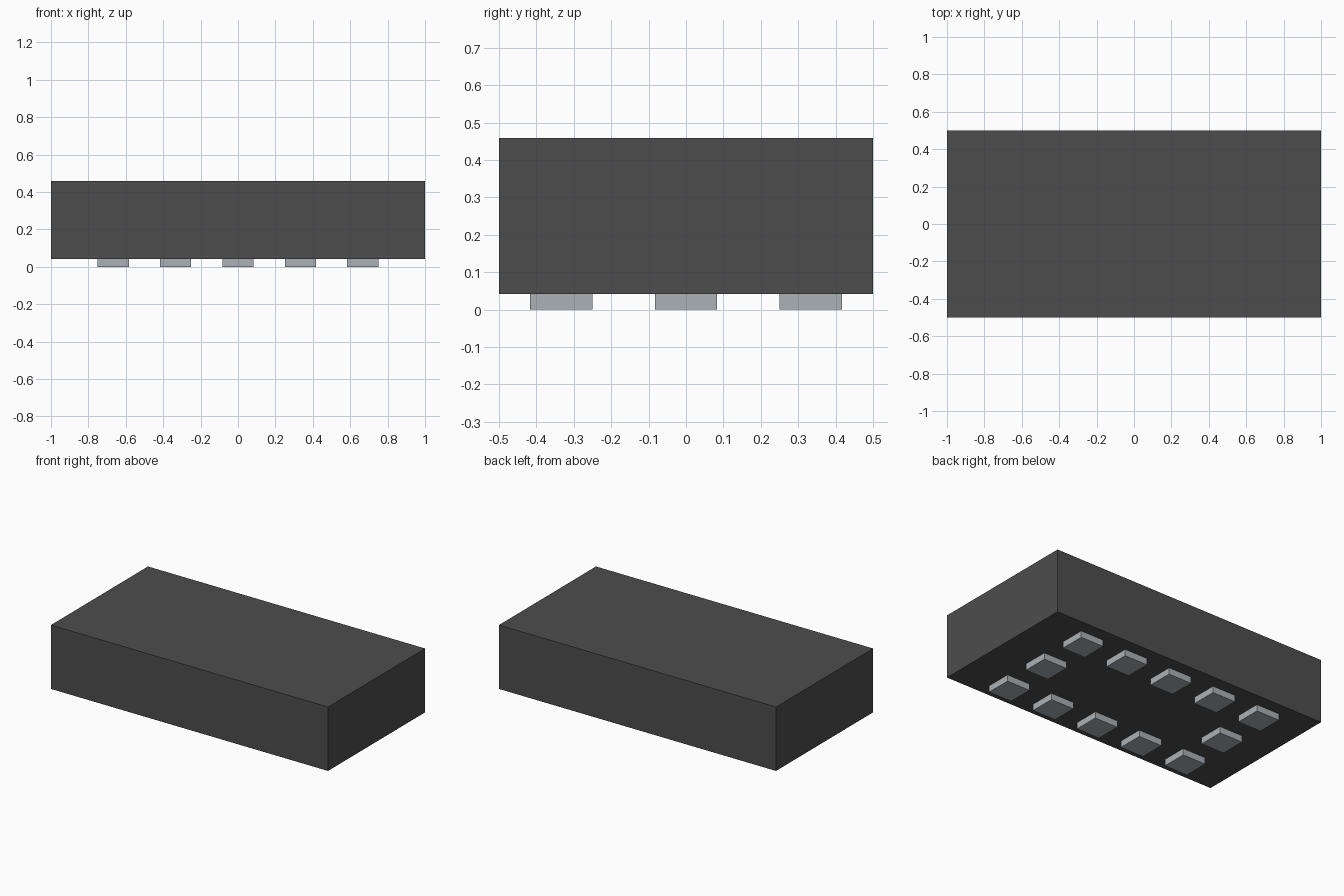
import bpy

cube = bpy.data.objects.get("Cube")
if cube:
    bpy.data.objects.remove(cube, do_unlink=True)


def material(name, rgb):
    mat = bpy.data.materials.new(name)
    mat.use_nodes = True
    mat.diffuse_color = (*rgb, 1)
    mat.node_tree.nodes["Principled BSDF"].inputs["Base Color"].default_value = (*rgb, 1)
    return mat


def box(name, centre, size, mat):
    bpy.ops.mesh.primitive_cube_add(size=1, location=centre)
    obj = bpy.context.object
    obj.name = name
    obj.scale = size
    bpy.ops.object.transform_apply(location=False, rotation=False, scale=True)
    obj.data.materials.append(mat)
    return obj


charcoal = material("charcoal", (0.075, 0.075, 0.075))
pale_grey = material("pale grey", (0.40, 0.44, 0.47))

PAD_HEIGHT = 0.042
BODY_HEIGHT = 0.417
PITCH = 1 / 3
PAD = PITCH / 2

# Plain rectangular body
box("body", (0, 0, PAD_HEIGHT + BODY_HEIGHT / 2), (2, 1, BODY_HEIGHT), charcoal)

# Ring of square pads around the underside
for col in range(-2, 3):
    for row in (-1, 0, 1):
        if row == 0 and abs(col) < 2:
            continue
        box("contact_pad", (col * PITCH, row * PITCH, PAD_HEIGHT / 2),
            (PAD, PAD, PAD_HEIGHT), pale_grey)
